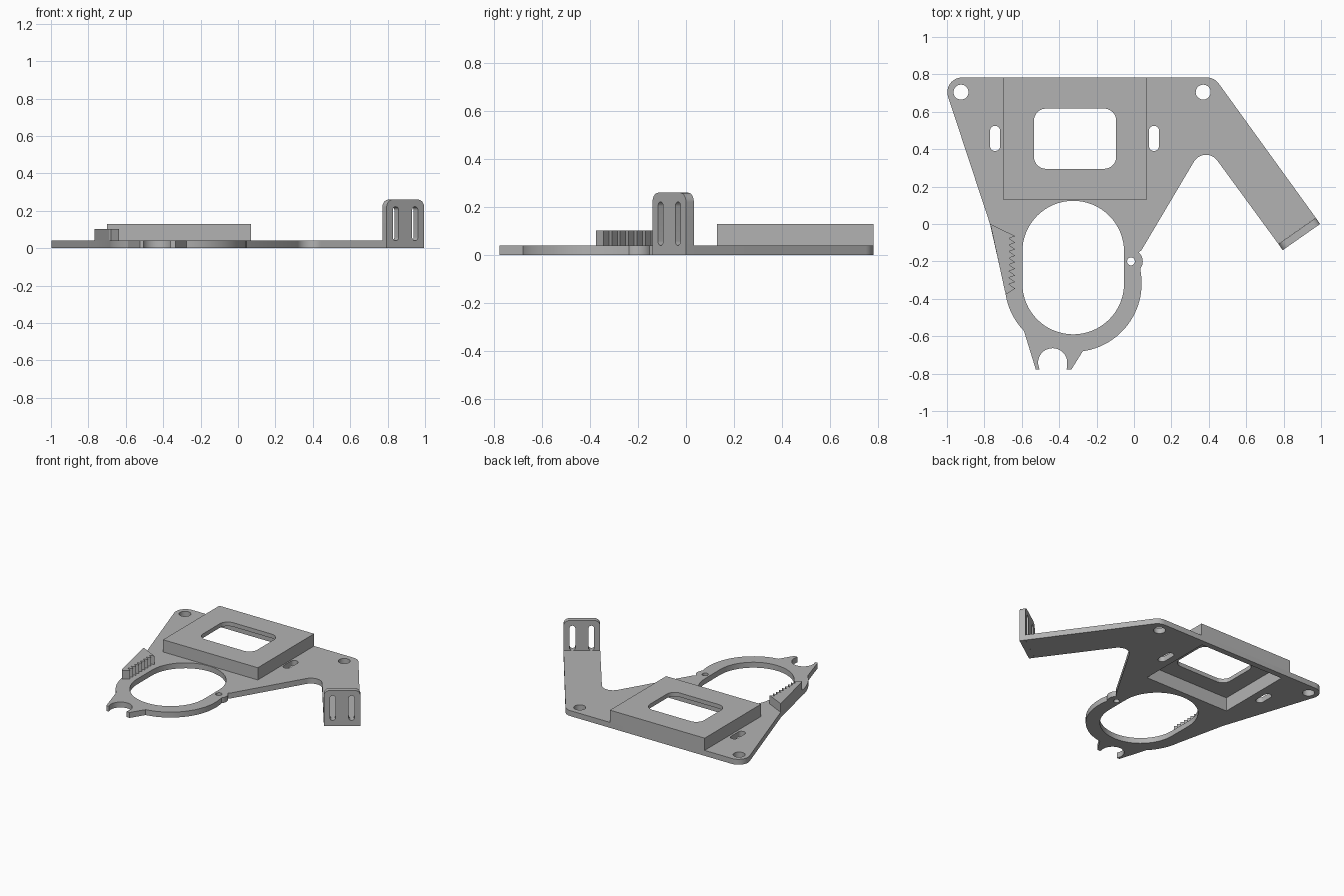
import bpy, bmesh
from math import sin, cos, radians
from mathutils import Matrix, Vector

cube = bpy.data.objects.get("Cube")
if cube:
    bpy.data.objects.remove(cube, do_unlink=True)

grey = bpy.data.materials.new("plain grey")
grey.use_nodes = True
GREY = (0.45, 0.45, 0.45, 1)
grey.diffuse_color = GREY
grey.node_tree.nodes["Principled BSDF"].inputs["Base Color"].default_value = GREY

T = 0.04  # sheet thickness


def arc(x, y, r, start, end, n=12):
    angles = [radians(start + (end - start) * i / n) for i in range(n + 1)]
    return [(x + r * cos(a), y + r * sin(a)) for a in angles]


def circle(x, y, r, n=32):
    return arc(x, y, r, 0, 360, n)[:-1]


def slot(x, y0, y1, r, n=16):
    return arc(x, y1 - r, r, 0, 180, n) + arc(x, y0 + r, r, 180, 360, n)


def rect(x0, x1, y0, y1):
    return [(x0, y0), (x1, y0), (x1, y1), (x0, y1)]


def round_rect(x0, x1, y0, y1, r):
    return (arc(x1 - r, y1 - r, r, 0, 90) + arc(x0 + r, y1 - r, r, 90, 180)
            + arc(x0 + r, y0 + r, r, 180, 270) + arc(x1 - r, y0 + r, r, 270, 360))


def prism(name, points, z0, z1):
    bm = bmesh.new()
    face = bm.faces.new([bm.verts.new((x, y, z0)) for x, y in points])
    top = bmesh.ops.extrude_face_region(bm, geom=[face])["geom"]
    bmesh.ops.translate(bm, vec=(0, 0, z1 - z0),
                        verts=[v for v in top if isinstance(v, bmesh.types.BMVert)])
    bmesh.ops.recalc_face_normals(bm, faces=bm.faces)
    mesh = bpy.data.meshes.new(name)
    bm.to_mesh(mesh)
    bm.free()
    mesh.materials.append(grey)
    obj = bpy.data.objects.new(name, mesh)
    bpy.context.collection.objects.link(obj)
    return obj


def cut(obj, cutters):
    for points, z0, z1 in cutters:
        tool = prism("cutter", points, z0, z1)
        tool.hide_render = True
        mod = obj.modifiers.new("cut", 'BOOLEAN')
        mod.operation, mod.solver, mod.object = 'DIFFERENCE', 'EXACT', tool
        bpy.context.view_layer.objects.active = obj
        bpy.ops.object.modifier_apply(modifier=mod.name)
        bpy.data.objects.remove(tool, do_unlink=True)


def smooth(obj):
    bpy.ops.object.select_all(action='DESELECT')
    obj.select_set(True)
    bpy.context.view_layer.objects.active = obj
    bpy.ops.object.shade_smooth_by_angle(angle=radians(25))


# Base plate outline, counter-clockwise from the back left corner
RX, RY = -0.325, -0.318
outline = (
    arc(-0.92, 0.705, 0.078, 90, 198)
    + [(-0.77, 0)]
    + arc(RX, RY, 0.366, 187, 224)
    + [(-0.525, -0.778), (-0.505, -0.778)]
    + arc(-0.435, -0.742, 0.078, 185, -5, 20)
    + [(-0.36, -0.778), (-0.335, -0.778)]
    + arc(RX, RY, 0.366, 278, 367, 24)
    + arc(-0.015, -0.2, 0.062, -38, 50)
    + [(0.04, -0.14)]
    + arc(0.385, 0.295, 0.075, 149, 35, 16)
    + [(0.772, -0.107), (0.972, 0.033)]
    + arc(0.39, 0.705, 0.078, 36, 90)
)
plate = prism("base_plate", outline, 0, T)

ring_hole = arc(RX, -0.148, 0.272, 0, 180, 32) + arc(RX, RY, 0.272, 180, 360, 32)
pocket = rect(-0.66, 0.03, 0.17, 0.74)
holes = [ring_hole, pocket, circle(-0.925, 0.705, 0.04), circle(0.37, 0.705, 0.04),
         circle(-0.016, -0.2, 0.021), slot(-0.743, 0.39, 0.525, 0.027),
         slot(0.107, 0.39, 0.525, 0.027)]
cut(plate, [(h, -0.1, 0.2) for h in holes])
smooth(plate)

# Raised housing, hollow underneath with a window in its lid
housing = prism("raised_housing", rect(-0.7, 0.07, 0.13, 0.783), T, 0.13)
window = round_rect(-0.535, -0.095, 0.295, 0.617, 0.065)
cut(housing, [(pocket, -0.1, 0.1), (window, 0, 0.3)])
smooth(housing)

# Toothed grip beside the ring
teeth = []
COUNT = 8
for i in range(COUNT):
    y = -0.065 - 0.28 * i / COUNT
    teeth += [(-0.635, y), (-0.668, y - 0.012)]
grip = prism("toothed_grip", [(-0.768, 0)] + teeth + [(-0.635, -0.345), (-0.68, -0.375),
                                                      (-0.69, -0.36)], T, 0.103)

# Upright slotted tab at the end of the arm
W = 0.122
tab_shape = ([(-W, 0), (W, 0)] + arc(W - 0.04, 0.22, 0.04, 0, 90)
             + arc(-W + 0.04, 0.22, 0.04, 90, 180))
tab = prism("slotted_tab", tab_shape, -T, 0)
cut(tab, [(slot(x, 0.04, 0.222, 0.019), -0.1, 0.1) for x in (-0.063, 0.063)])
along = Vector((0.2, 0.14, 0)).normalized()
up = Vector((0, 0, 1))
frame = Matrix((along, up, along.cross(up))).transposed().to_4x4()
tab.data.transform(Matrix.Translation((0.895, -0.07, 0)) @ frame)
smooth(tab)
